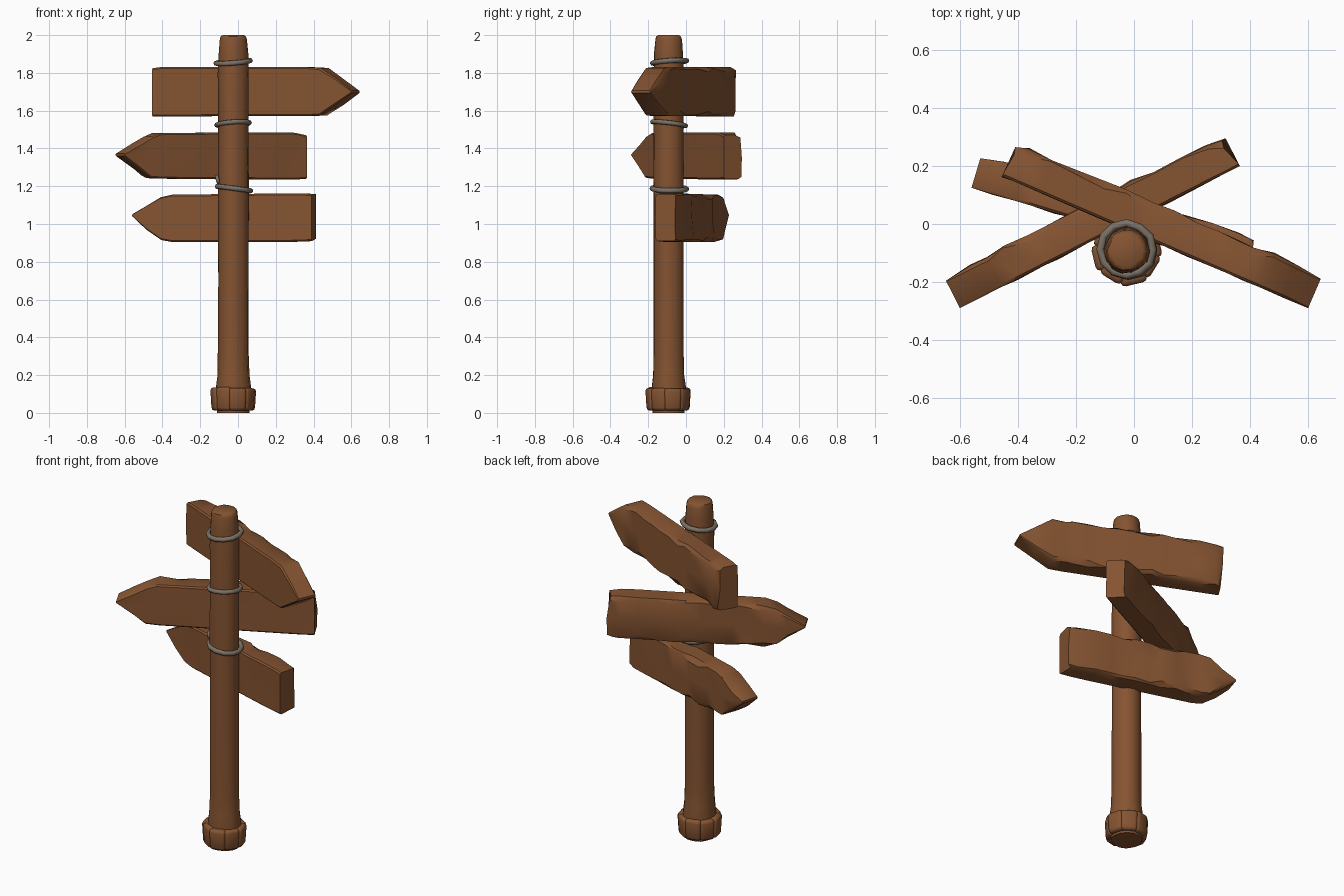
import bpy, bmesh, math, random
from mathutils import Vector, Matrix

if "Cube" in bpy.data.objects:
    bpy.data.objects.remove(bpy.data.objects["Cube"])

random.seed(7)
PX, PY = -0.025, -0.093          # post axis


def material(name, rgb):
    m = bpy.data.materials.new(name)
    m.diffuse_color = (*rgb, 1)
    m.use_nodes = True
    m.node_tree.nodes["Principled BSDF"].inputs["Base Color"].default_value = m.diffuse_color
    return m


WOOD = material("brown wood", (0.235, 0.088, 0.031))
ROPE = material("grey rope", (0.20, 0.165, 0.13))


def finish(name, bm, mat, angle=40):
    bmesh.ops.recalc_face_normals(bm, faces=bm.faces)
    me = bpy.data.meshes.new(name)
    bm.to_mesh(me)
    bm.free()
    me.materials.append(mat)
    ob = bpy.data.objects.new(name, me)
    bpy.context.collection.objects.link(ob)
    bpy.ops.object.select_all(action='DESELECT')
    ob.select_set(True)
    bpy.context.view_layer.objects.active = ob
    bpy.ops.object.shade_smooth_by_angle(angle=math.radians(angle))
    return ob


def loft(bm, rings, closed=False):
    """Skin a list of rings; cap both ends unless the loft closes on itself."""
    rows = [[bm.verts.new(p) for p in r] for r in rings]
    n = len(rows[0])
    pairs = list(zip(rows, rows[1:])) + ([(rows[-1], rows[0])] if closed else [])
    for a, b in pairs:
        for i in range(n):
            j = (i + 1) % n
            bm.faces.new((a[i], a[j], b[j], b[i]))
    if not closed:
        bm.faces.new(rows[0])
        bm.faces.new(rows[-1])


def lerp_outline(outline, f):
    for (f0, l0, h0), (f1, l1, h1) in zip(outline, outline[1:]):
        if f <= f1:
            k = (f - f0) / (f1 - f0)
            return l0 + k * (l1 - l0), h0 + k * (h1 - h0)
    return outline[-1][1:]


def board(name, a, b, thick, outline, tip_at_end):
    """Plank between front-face points a and b; outline = (fraction, low z, high z)."""
    a, b = Vector((*a, 0)), Vector((*b, 0))
    along = (b - a).normalized()
    back = Vector((-along.y, along.x, 0))
    stops = sorted({o[0] for o in outline} | {0.3, 0.36, 0.45, 0.52, 0.6, 0.67, 0.74})
    rings = []
    for f in stops:
        lo, hi = lerp_outline(outline, f)
        h = hi - lo
        tip = h < 0.05
        square_end = f in (0, 1) and not tip
        c = min(0.008, h * 0.3)
        t = thick - 0.012 if f in (0, 1) else thick + random.uniform(-0.006, 0.006)
        # chipped back edges, crisp front edges
        r = [min(random.choice((0.005, 0.012, 0.026)), h * 0.3) for _ in range(4)]
        mid = (lo + hi) / 2
        bow = 0 if tip else random.uniform(-0.004, 0.004)
        sec = [(0, lo + c), (c, lo), (t - r[0], lo), (t, lo + r[1]), (t + bow, mid),
               (t, hi - r[2]), (t - r[3], hi), (c, hi), (0, hi - c), (bow, mid)]
        ring = []
        for v, z in sec:
            p = a.lerp(b, f) + back * v
            if square_end:       # ragged sawn end
                inward = random.uniform(0, 0.03) * (v / t)
                p += along * (inward if f == 0 else -inward)
            elif not tip:
                p += along * random.uniform(-0.006, 0.006)
            ring.append((p.x, p.y, z))
        rings.append(ring)
    bm = bmesh.new()
    loft(bm, rings)
    return finish(name, bm, WOOD, 35)


# Sign boards
board("top_sign", (-0.455, 0.165), (0.60, -0.29), 0.122,
      [(0, 1.57, 1.825), (0.04, 1.57, 1.83), (0.12, 1.57, 1.83), (0.78, 1.572, 1.83),
       (0.84, 1.575, 1.826), (0.92, 1.63, 1.768), (1, 1.693, 1.706)], True)
board("middle_sign", (-0.60, -0.29), (0.365, 0.20), 0.118,
      [(0, 1.36, 1.372), (0.09, 1.29, 1.425), (0.15, 1.245, 1.462), (0.21, 1.24, 1.482),
       (0.85, 1.236, 1.485), (0.94, 1.236, 1.483), (1, 1.238, 1.47)], False)
board("bottom_sign", (-0.56, 0.125), (0.39, -0.16), 0.118,
      [(0, 1.04, 1.052), (0.08, 0.97, 1.10), (0.16, 0.915, 1.142), (0.22, 0.905, 1.155),
       (0.84, 0.905, 1.162), (0.94, 0.907, 1.162), (1, 0.91, 1.158)], False)

# Post with flared foot and worn, tapering top
SIDES = 14
wobble = [random.uniform(0.95, 1.04) for _ in range(SIDES)]
rings = []
for z, r in [(0.0, 0.085), (0.13, 0.092), (0.2, 0.083), (0.32, 0.08), (0.7, 0.079),
             (1.1, 0.08), (1.3, 0.081), (1.5, 0.079), (1.8, 0.08), (1.9, 0.077),
             (1.975, 0.071), (1.993, 0.066), (2.0, 0.055)]:
    ring = []
    for i in range(SIDES):
        ang = math.tau * i / SIDES
        rr = r * wobble[i] * random.uniform(0.985, 1.015)
        ring.append((PX + rr * math.cos(ang), PY + rr * math.sin(ang), z))
    rings.append(ring)
bm = bmesh.new()
loft(bm, rings)
finish("post", bm, WOOD, 40)

# Lumpy wooden chunks packed round the foot
bm = bmesh.new()
CHUNKS = 8
for k in range(CHUNKS):
    ang = math.tau * (k + 0.3) / CHUNKS
    height = random.uniform(0.115, 0.125)
    place = (Matrix.Translation((PX, PY, 0.012 + height / 2))
             @ Matrix.Rotation(ang, 4, 'Z')
             @ Matrix.Translation((random.uniform(0.074, 0.079), 0, 0))
             @ Matrix.Diagonal((0.08, random.uniform(0.084, 0.094), height, 1)))
    new = bmesh.ops.create_cube(bm, size=1, matrix=place)["verts"]
    for v in new:            # narrower underneath
        if v.co.z < 0.05:
            v.co.x = PX + (v.co.x - PX) * 0.94
            v.co.y = PY + (v.co.y - PY) * 0.94
bmesh.ops.bevel(bm, geom=bm.edges[:], offset=0.016, segments=2, profile=0.5,
                affect='EDGES')
finish("foot_chunks", bm, WOOD, 50)


def rope(name, centre, radius, tube, tilt_x, tilt_y, segments=12):
    """Slightly uneven rope loop."""
    rot = Matrix.Rotation(tilt_x, 3, 'X') @ Matrix.Rotation(tilt_y, 3, 'Y')
    rings = []
    for i in range(segments):
        ang = math.tau * i / segments
        out = Vector((math.cos(ang), math.sin(ang), 0))
        r = radius * random.uniform(0.97, 1.03)
        rings.append([Vector(centre) + rot @ (out * (r + tube * math.cos(q))
                      + Vector((0, 0, tube * math.sin(q))))
                      for q in (math.tau * j / 7 for j in range(7))])
    bm = bmesh.new()
    loft(bm, rings, closed=True)
    return finish(name, bm, ROPE, 60)


# Rope bindings and a small knot
rope("top_rope", (PX, PY + 0.005, 1.858), 0.09, 0.014, 0.07, -0.08)
rope("middle_rope", (PX, PY + 0.005, 1.53), 0.088, 0.013, -0.12, -0.07)
rope("bottom_rope", (PX + 0.005, PY + 0.005, 1.187), 0.09, 0.014, -0.02, 0.13)
rope("rope_knot", (PX - 0.082, PY - 0.01, 1.235), 0.018, 0.01, 0.3, 1.3, 8)
